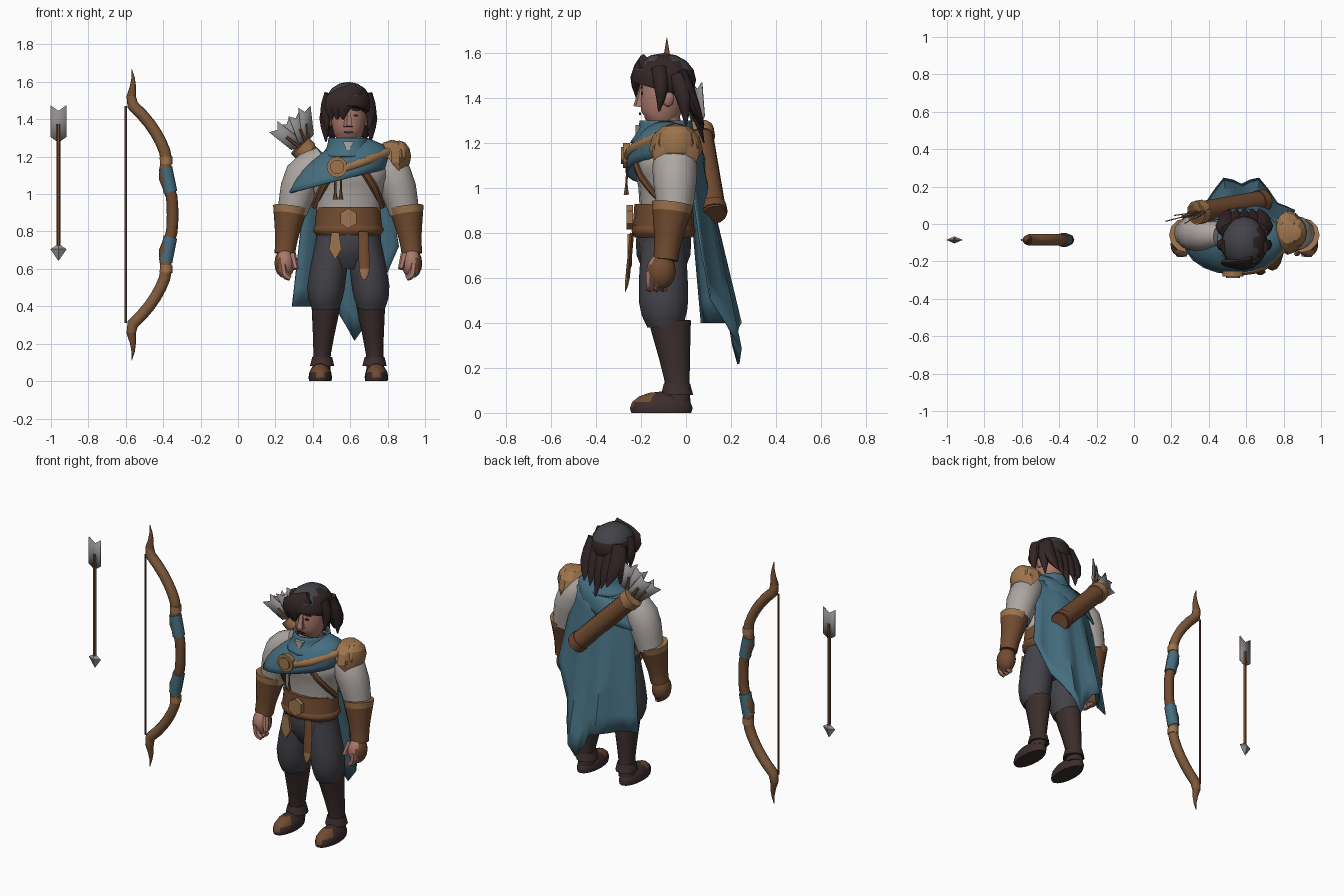
import bpy, bmesh, math
from mathutils import Vector, Matrix

if "Cube" in bpy.data.objects:
    bpy.data.objects.remove(bpy.data.objects["Cube"], do_unlink=True)

BODY = Vector((.59, -.1, 0))
BOW = Vector((-.35, -.085, .89))
LOOSE_ARROW = Vector((-.96, -.085, 1.475))
ZERO = Vector((0, 0, 0))
SIDES = {"left": 1, "right": -1}


def material(name, red, green, blue):
    colour = (red, green, blue, 1)
    made = bpy.data.materials.new(name)
    made.use_nodes = True
    made.diffuse_color = colour
    made.node_tree.nodes["Principled BSDF"].inputs["Base Color"].default_value = colour
    return made


TEAL = material("teal cloth", .06, .155, .215)
LEATHER = material("brown leather", .165, .07, .03)
TAN = material("tan leather", .34, .175, .075)
SHIRT = material("pale linen", .42, .385, .36)
SLATE = material("slate cloth", .055, .055, .066)
BOOT = material("dark boot leather", .045, .027, .026)
HAIR = material("dark hair", .034, .019, .02)
SKIN = material("skin", .4, .19, .15)
STEEL = material("grey steel", .27, .26, .265)
WOOD = material("bow wood", .22, .105, .045)


def finish(name, bm, materials, origin=BODY, rule=None, angle=50, thick=0):
    """Turn the mesh into an object; rule(centre, normal) picks the second material."""
    bmesh.ops.recalc_face_normals(bm, faces=bm.faces)
    if rule:
        for face in bm.faces:
            face.material_index = int(rule(face.calc_center_median(), face.normal))
    bmesh.ops.translate(bm, verts=bm.verts, vec=origin)
    mesh = bpy.data.meshes.new(name)
    bm.to_mesh(mesh)
    bm.free()
    for mat in materials:
        mesh.materials.append(mat)
    mesh.shade_smooth()
    mesh.set_sharp_from_angle(angle=math.radians(angle))
    obj = bpy.data.objects.new(name, mesh)
    bpy.context.collection.objects.link(obj)
    if thick:
        solid = obj.modifiers.new("thickness", 'SOLIDIFY')
        solid.thickness = thick
        solid.offset = 0
    return obj


def smooth_path(keys, steps):
    """Run a smooth curve through (x, y, z, radius) keys."""
    path = []
    for i in range(len(keys) - 1):
        before, a, b, after = keys[max(i - 1, 0)], keys[i], keys[i + 1], keys[min(i + 2, len(keys) - 1)]
        for step in range(steps):
            t = step / steps
            curve = a.lerp(b, t) + (b - before).lerp(a - after, t) * t * (1 - t) / 2
            path.append(curve - (b - a) * t * (1 - t) * (1 - t - t) / 2)
    return path + [keys[-1]]


def tube(name, keys, *materials, depth=1, sides=12, steps=3, shear=0, cap=True, **options):
    """Skin rings along a path; a sheared tube keeps its rings level and leans them sideways."""
    path = smooth_path([Vector(key) for key in keys], steps)
    bm = bmesh.new()
    rings = []
    for i, point in enumerate(path):
        side, up = Vector((1, 0, 0)), Vector((0, 1, 0))
        if not shear:
            ahead = (path[min(i + 1, len(path) - 1)] - path[max(i - 1, 0)]).xyz.normalized()
            side = ahead.cross(up).normalized()
            up = side.cross(ahead)
        ring = []
        for k in range(sides):
            turn = math.tau * k / sides
            offset = (side * math.cos(turn) + up * math.sin(turn) * depth) * point.w
            offset.z += shear * offset.x
            ring.append(bm.verts.new(point.xyz + offset))
        rings.append(ring)
    for a, b in zip(rings, rings[1:]):
        for k in range(sides):
            bm.faces.new((a[k - 1], a[k], b[k], b[k - 1]))
    if cap:
        bm.faces.new(rings[0])
        bm.faces.new(rings[-1])
    return finish(name, bm, materials, **options)


def blob(name, centre, size, *materials, cut=None, sides=16, **options):
    """Ellipsoid, optionally cut by a plane given as (point, normal)."""
    bm = bmesh.new()
    bmesh.ops.create_uvsphere(bm, u_segments=sides, v_segments=sides // 2, radius=1,
                              matrix=Matrix.Translation(centre) @ Matrix.Diagonal((*size, 1)))
    if cut:
        bmesh.ops.bisect_plane(bm, geom=bm.verts[:] + bm.edges[:] + bm.faces[:],
                               plane_co=cut[0], plane_no=cut[1], clear_inner=True)
        bmesh.ops.holes_fill(bm, edges=bm.edges)
    return finish(name, bm, materials, **options)


def plate(name, centre, width, height, mat, sides=12, thick=.008):
    """Thin upright polygon facing the front, one corner down."""
    bm = bmesh.new()
    bmesh.ops.create_cone(bm, cap_ends=True, segments=sides, radius1=1, radius2=1, depth=1,
                          matrix=Matrix.Translation(centre) @ Matrix.Diagonal((width, thick, height, 1))
                          @ Matrix.Rotation(math.pi / 2, 4, 'X') @ Matrix.Rotation(math.pi, 4, 'Z'))
    return finish(name, bm, [mat], angle=30)


# Torso, hips and belts
tube("shirt", [(0, 0, .8, .165), (0, 0, 1, .18), (0, 0, 1.13, .21), (0, 0, 1.26, .08)], SHIRT, depth=.62, sides=16)
tube("hips", [(0, 0, .6, .1), (0, 0, .7, .17), (0, 0, .82, .17)], SLATE, depth=.7)
tube("upper_belt", [(0, 0, .83, .18), (0, 0, .93, .17)], LEATHER, depth=.76, sides=16, steps=1)
tube("lower_belt", [(0, 0, .78, .17), (0, 0, .81, .19), (0, 0, .84, .17)], LEATHER, depth=.75, sides=16)
plate("buckle", (0, -.15, .87), .05, .055, TAN, sides=6, thick=.03)
plate("belt_pendant", (-.07, -.15, .73), .035, .08, TAN, sides=5, thick=.02)
tube("belt_strap", [(.08, -.14, .8, .026), (.085, -.16, .6, .028), (.085, -.17, .54, .005)], LEATHER, TAN,
     depth=.4, sides=6, rule=lambda centre, normal: centre.z < .6)

# Legs, arms and hands
for side, s in SIDES.items():
    tube(side + "_trouser_leg", [(s * .08, 0, .76, .09), (s * .12, 0, .5, .1), (s * .12, .01, .39, .075)],
         SLATE, depth=1.1)
    tube(side + "_boot", [(s * .145, .06, .05, .05), (s * .14, .06, .15, .047), (s * .12, .03, .4, .077)],
         BOOT, depth=1.2)
    tube(side + "_ankle_cuff", [(s * .14, .06, .08, .065), (s * .14, .06, .13, .053)], BOOT, depth=1.1, steps=1)
    blob(side + "_shoe", (s * .15, -.01, .02), (.063, .14, .075), BOOT, LEATHER, cut=(ZERO, (0, 0, 1)),
         rule=lambda centre, normal: centre.y < -.05 and normal.z > .3)
    tube(side + "_sleeve", [(s * .13, .04, 1.2, .06), (s * .24, .05, 1.1, .1), (s * .3, .05, .9, .08)], SHIRT)
    tube(side + "_bracer", [(s * .31, .04, .93, .093), (s * .33, .02, .77, .062), (s * .34, .01, .68, .055)],
         LEATHER, TAN, steps=4, rule=lambda centre, normal: centre.z > .9)
    blob(side + "_hand", (s * .34, -.01, .63), (.055, .065, .08), SKIN, LEATHER,
         rule=lambda centre, normal: normal.y > .1 or s * normal.x > .6)
    tube(side + "_thumb", [(s * .3, -.03, .68, .02), (s * .28, -.06, .6, .015)], SKIN, sides=6)
    for finger in range(3):
        y = -.06 + .03 * finger
        tube(f"{side}_finger_{finger + 1}", [(s * .35, y, .63, .02), (s * .34, y, .57, .02), (s * .31, y, .55, .015)],
             SKIN, sides=6)

# Head and face
tube("neck", [(0, .02, 1.2, .065), (0, .01, 1.35, .06)], SKIN)
tube("head", [(0, -.04, 1.28, .045), (0, -.02, 1.32, .076), (0, 0, 1.42, .092), (0, 0, 1.56, .07)],
     SKIN, depth=1.1, sides=16)
tube("nose", [(0, -.105, 1.36, .026), (0, -.09, 1.46, .012)], SKIN, depth=1.2, sides=5, steps=1)
plate("mouth", (0, -.105, 1.33), .028, .006, BOOT, sides=6)
for side, s in SIDES.items():
    plate(side + "_eye", (s * .038, -.097, 1.42), .015, .007, BOOT, sides=8)
    plate(side + "_eyebrow", (s * .04, -.097, 1.45), .03, .008, HAIR, sides=4)
    blob(side + "_ear", (s * .095, .02, 1.4), (.015, .028, .04), SKIN, sides=8)

# Hair: a cap with tapered locks
blob("hair_cap", (0, 0, 1.48), (.125, .145, .12), HAIR, SLATE, cut=((0, 0, 1.43), (0, .3, 1)),
     rule=lambda centre, normal: normal.z > .5 and centre.x < .06)
for k in range(5):
    x = (k - 2) * .04
    tip = 1.2 + abs(x) + .02 * (k % 2)
    tube(f"back_lock_{k + 1}", [(x, .08, 1.52, .04), (x * 1.2, .13, 1.38, .045), (x, .18, tip, .004)], HAIR,
         depth=.6, sides=8)
for k in range(3):
    x = -.03 * (k + 1)
    tube(f"fringe_lock_{k + 1}", [(.05, -.09, 1.56, .04), (x + .01, -.13 - x / 4, 1.49, .05),
                                  (x, -.13 - x / 3, 1.4, .006)], HAIR, depth=.5, sides=8)
for side, s in SIDES.items():
    tube(side + "_side_lock", [(s * .09, -.02, 1.53, .04), (s * .12, -.01, 1.44, .03), (s * .11, -.02, 1.34, .004)],
         HAIR, sides=8)
    tube(side + "_nape_lock", [(s * .09, .06, 1.5, .04), (s * .12, .09, 1.4, .035), (s * .12, .1, 1.28, .004)],
         HAIR, sides=8)

# Collar, mantle and cape
tube("collar", [(0, .01, 1.2, .14), (0, .01, 1.25, .11), (0, .01, 1.3, .1)], TEAL, depth=1.1, cap=False, thick=.012)
plate("shirt_collar", (0, -.115, 1.26), .035, .04, SHIRT, sides=3, thick=.02)
tube("mantle", [(0, .01, 1.27, .1), (-.02, .01, 1.18, .23), (-.06, .01, 1.07, .26)], TEAL,
     depth=.67, sides=20, shear=.25, cap=False, thick=.012)
bm = bmesh.new()
COLUMNS, ROWS = 12, 8
columns = []
for i in range(COLUMNS + 1):
    t = i / COLUMNS
    arch = math.sin(math.pi * t)
    fold = .03 * math.cos(math.pi * i / 2)
    drop = min(.4, .8 - t) if t < .6 else .2 + 1.3 * (t - .6)
    top = Vector((.4 * t - .21, .1 + .06 * arch, 1.2))
    hem = Vector((.57 * t - .3, .14 + .2 * arch + fold, drop))
    columns.append([bm.verts.new(top.lerp(hem, row / ROWS)) for row in range(ROWS + 1)])
for a, b in zip(columns, columns[1:]):
    for row in range(ROWS):
        bm.faces.new((a[row], b[row], b[row + 1], a[row + 1]))
finish("cape", bm, [TEAL], thick=.01)

# Shoulder armour in three overlapping layers
OUTWARD = Vector((.8, 0, .6))
for layer, size in (("lower", .12), ("middle", .11), ("upper", .085)):
    lift = .12 - size
    hub = Vector((.23, .055, 1.17)) + OUTWARD * lift * 1.5
    blob(layer + "_shoulder_plate", hub, (size * .75, size, size), TAN, cut=(hub, OUTWARD), sides=12, angle=25)

# Brooch, tassels and straps
plate("brooch", (-.06, -.165, 1.145), .056, .056, TAN, thick=.03)
plate("brooch_boss", (-.06, -.18, 1.145), .038, .038, TAN, thick=.02)
for k in range(2):
    x = -.07 + .03 * k
    tube(f"tassel_{k + 1}", [(x, -.16, 1.1, .006), (x, -.165, 1.02, .006), (x, -.165, .97, .014)], LEATHER, sides=6)
tube("mantle_strap", [(-.02, -.165, 1.14, .02), (.1, -.14, 1.18, .02), (.22, -.03, 1.23, .022)], TAN,
     depth=.6, sides=6)
for side, s in SIDES.items():
    tube(side + "_chest_strap", [(s * .06, -.13, 1.15, .02), (s * .13, -.1, 1.05, .022), (s * .18, 0, .93, .02)],
         LEATHER, depth=.7, sides=6)


def arrow(name, position, length, turn=Matrix(), head=False):
    """Arrow hanging down from its nock."""
    parts = [tube(name + "_shaft", [(0, 0, -.1, .011), (0, 0, -length, .011)], LEATHER, sides=6, origin=ZERO)]
    bm = bmesh.new()
    nock, base = bm.verts.new((0, 0, -.03)), bm.verts.new((0, 0, -.2))
    for s in SIDES.values():
        bm.faces.new((nock, bm.verts.new((s * .042, 0, 0)), bm.verts.new((s * .042, 0, -.17)), base))
    parts.append(finish(name + "_fletching", bm, [STEEL], origin=ZERO, thick=.006))
    if head:
        parts.append(tube(name + "_head", [(0, 0, -length, .014), (0, 0, -length - .02, .043),
                                           (0, 0, -length - .08, .002)], STEEL,
                          depth=.45, sides=4, steps=1, origin=ZERO, angle=20))
    for part in parts:
        part.data.transform(Matrix.Translation(position) @ turn)


# Loose arrow, quiver and its arrows
arrow("loose_arrow", LOOSE_ARROW, .75, head=True)
mouth, foot = Vector((-.26, .16, 1.26)), Vector((.11, .225, .88))
for name, start, end, radius, mat in (("quiver", 0, 1, .057, LEATHER), ("quiver_rim", 0, .1, .064, TAN),
                                      ("quiver_base", .9, .98, .062, LEATHER)):
    tube(name, [(*mouth.lerp(foot, t), radius) for t in (start, end)], mat, steps=1)
for k in range(4):
    nock = Vector((-.4 + .055 * k, .12 + .03 * (k % 2), 1.36 + .035 * k))
    aim = (nock - mouth.lerp(foot, .15)).to_track_quat('Z', 'X').to_matrix().to_4x4()
    arrow(f"quiver_arrow_{k + 1}", BODY + nock, .28, aim @ Matrix.Scale(.9, 4))


def limb_point(height):
    """Recurved limb: bends back, dips at the grip wraps and curls to a thin tip."""
    reach = abs(height)
    curl = max(0, reach - .6) / .18
    dip = .035 * math.exp(-((reach - .2) / .07) ** 2)
    x = .02 * math.sin(2.5 * curl) - .23 * min(reach / .6, 1) ** 3 - dip
    return (x, 0, height, .03 * (1.03 - curl))


# Bow
tube("bow_limbs", [limb_point(.78 * k / 16) for k in range(-16, 17)], LEATHER, WOOD, sides=8, steps=1,
     origin=BOW, rule=lambda centre, normal: .25 < abs(centre.z) < .62)
for side, s in {"upper": 1, "lower": -1}.items():
    for part, start, end, radius, mat in (("wrap", .12, .25, .037, TEAL), ("ring", .27, .31, .034, TAN)):
        ends = [limb_point(s * start), limb_point(s * end)]
        tube(f"{side}_grip_{part}", [(*end[:3], radius) for end in ends], mat, sides=8, origin=BOW)
tube("bow_string", [(-.25, 0, -.58, .006), (-.25, 0, .58, .006)], LEATHER, sides=6, origin=BOW)
